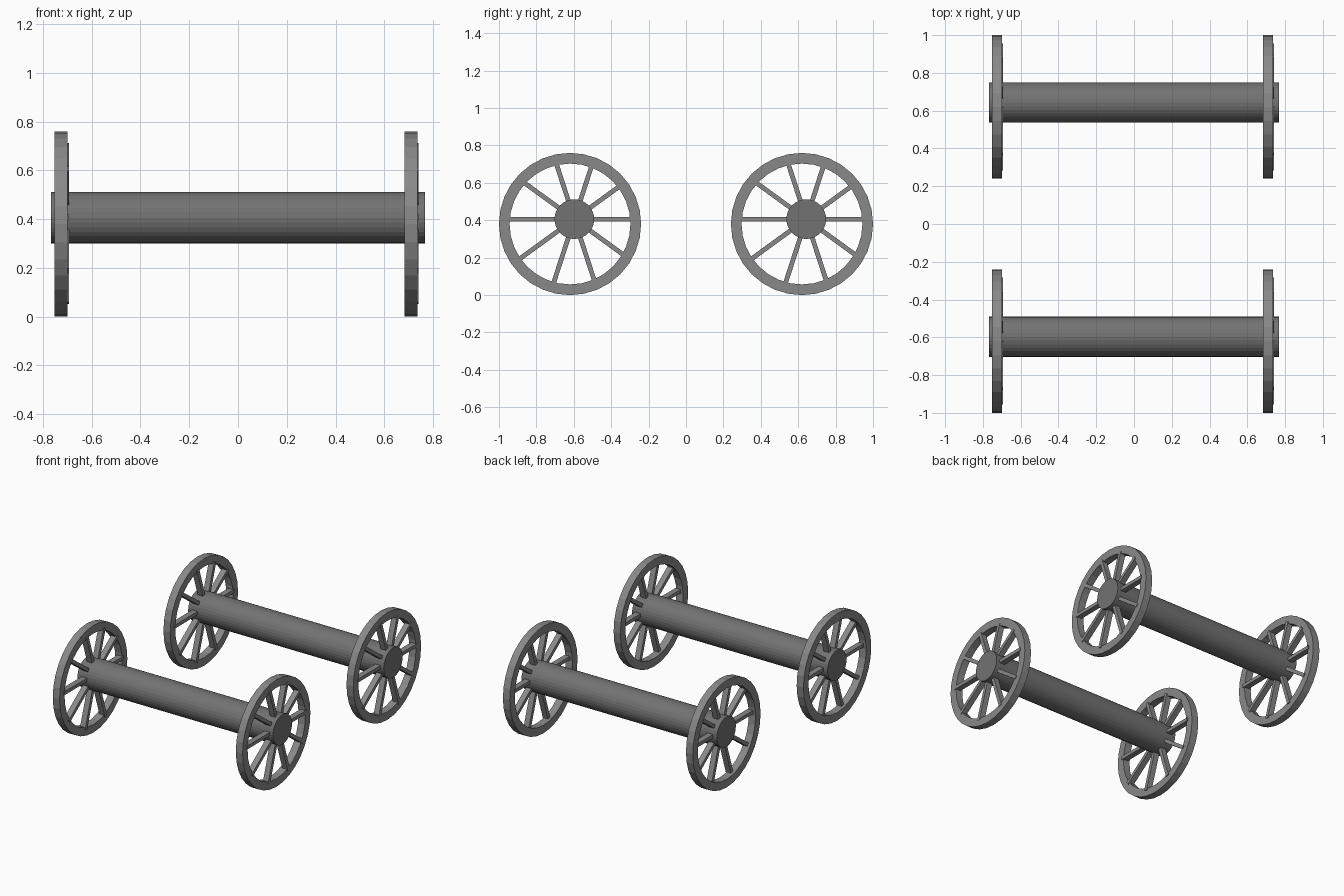
import bpy, bmesh, math
from mathutils import Vector, Matrix

if "Cube" in bpy.data.objects:
    bpy.data.objects.remove(bpy.data.objects["Cube"])

RIM_OUT, RIM_IN, RIM_Z = 0.38, 0.323, 0.38
AXLE_R, AXLE_Z, AXLE_DY = 0.106, 0.406, 0.023   # axle sits slightly off the wheel centre
SIDES, SPOKES, REACH = 32, 10, 0.337


def grey(name, v):
    mat = bpy.data.materials.new(name)
    mat.diffuse_color = (v, v, v, 1)
    mat.use_nodes = True
    mat.node_tree.nodes["Principled BSDF"].inputs["Base Color"].default_value = mat.diffuse_color
    return mat


WHEEL_GREY = grey("wheel_grey", 0.25)
AXLE_GREY = grey("axle_grey", 0.17)


def finish(name, bm, mat):
    bmesh.ops.recalc_face_normals(bm, faces=bm.faces)
    me = bpy.data.meshes.new(name)
    bm.to_mesh(me)
    bm.free()
    me.materials.append(mat)
    ob = bpy.data.objects.new(name, me)
    bpy.context.collection.objects.link(ob)


def rim(name, x0, x1, y):
    # square-section ring around the x axis
    bm = bmesh.new()
    section = [(x0, RIM_IN), (x1, RIM_IN), (x1, RIM_OUT), (x0, RIM_OUT)]
    loops = []
    for i in range(SIDES):
        a = 2 * math.pi * i / SIDES
        loops.append([bm.verts.new((x, y + r * math.cos(a), RIM_Z + r * math.sin(a)))
                      for x, r in section])
    for i in range(SIDES):
        a, b = loops[i], loops[(i + 1) % SIDES]
        for j in range(4):
            k = (j + 1) % 4
            bm.faces.new((a[j], a[k], b[k], b[j]))
    finish(name, bm, WHEEL_GREY)


def spokes(name, x0, x1, y):
    # slim bars fanning from the axle out into the rim
    bm = bmesh.new()
    hub = Vector(((x0 + x1) / 2, y + AXLE_DY, AXLE_Z))
    off = Vector((0, AXLE_DY, AXLE_Z - RIM_Z))
    for i in range(SPOKES):
        a = 2 * math.pi * i / SPOKES
        b = off.dot(Vector((0, math.cos(a), math.sin(a))))
        end = -b + math.sqrt(b * b - off.length_squared + REACH ** 2)
        start = 0.06
        m = (Matrix.Translation(hub) @ Matrix.Rotation(a, 4, 'X')
             @ Matrix.Translation((0, (start + end) / 2, 0))
             @ Matrix.Diagonal((x1 - x0, end - start, 0.025, 1)))
        bmesh.ops.create_cube(bm, size=1, matrix=m)
    finish(name, bm, WHEEL_GREY)


def axle(name, y):
    bm = bmesh.new()
    m = Matrix.Translation((0, y + AXLE_DY, AXLE_Z)) @ Matrix.Rotation(math.pi / 2, 4, 'Y')
    bmesh.ops.create_cone(bm, cap_ends=True, segments=SIDES, radius1=AXLE_R,
                          radius2=AXLE_R, depth=1.534, matrix=m)
    finish(name, bm, AXLE_GREY)


# two wheelsets, each an axle with a wheel at both ends
for end, y in (("front", -0.62), ("back", 0.62)):
    axle(end + "_axle", y)
    for side, rx, sx in (("left", (-0.753, -0.70), (-0.735, -0.694)),
                         ("right", (0.683, 0.736), (0.70, 0.741))):
        rim(f"{end}_{side}_rim", *rx, y)
        spokes(f"{end}_{side}_spokes", *sx, y)
